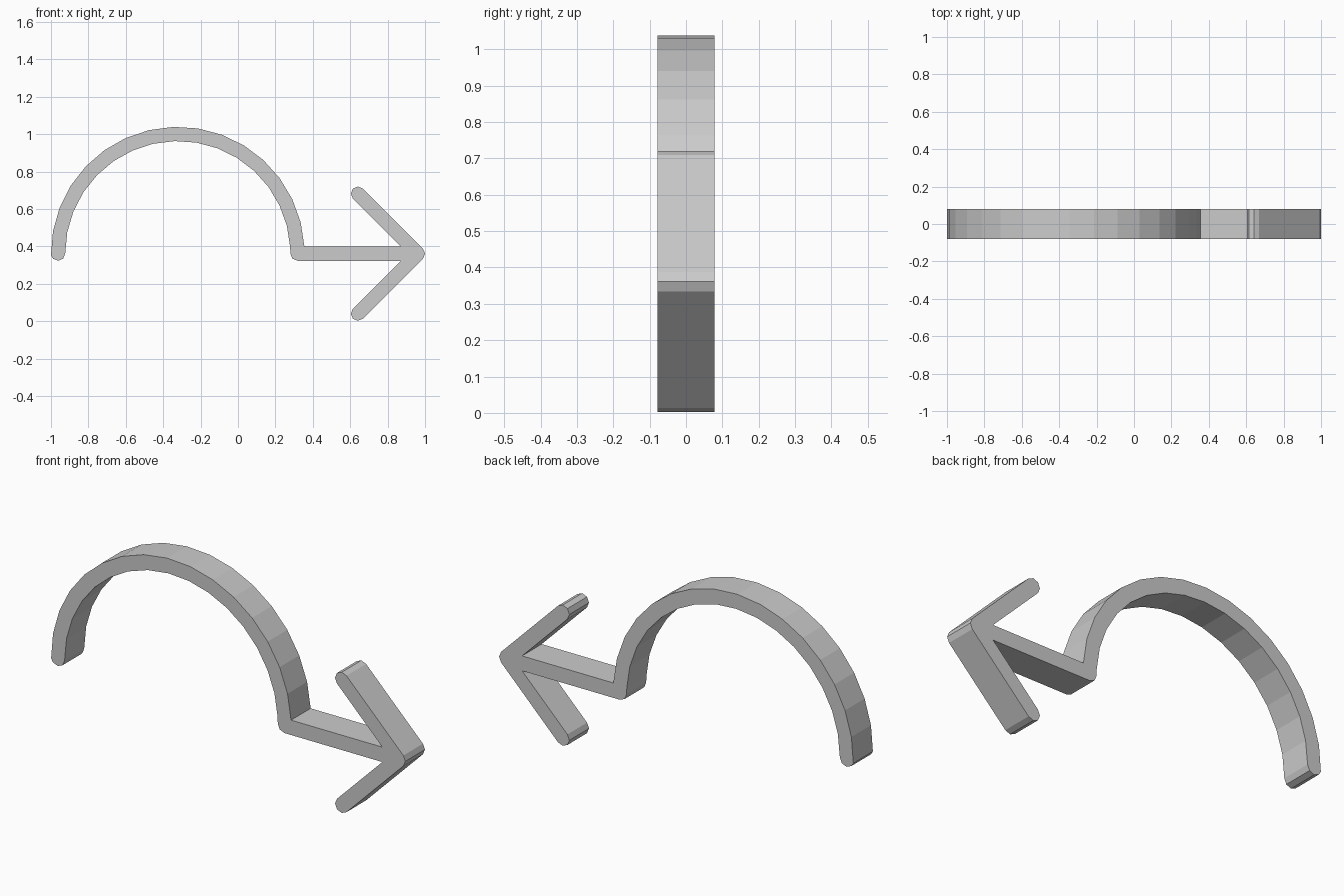
import bpy
import bmesh
from math import cos, sin, radians, sqrt

cube = bpy.data.objects.get("Cube")
if cube:
    bpy.data.objects.remove(cube, do_unlink=True)

R = 0.038            # half the stroke width
DEPTH = 0.158        # thickness along y
AXIS = 0.361         # height of the shaft's centre line
ARC_X, ARC_R = -0.322, 0.64
JOINT_X, TIP_X, ARM = 0.318, 0.962, 0.321
ARC_STEPS = 16


def round_points(x, z, start, end, radius=R, steps=4):
    """Points of an arc from start to end, in degrees."""
    return [(x + radius * cos(radians(start + (end - start) * i / steps)),
             z + radius * sin(radians(start + (end - start) * i / steps)))
            for i in range(steps + 1)]


# One continuous outline: arch, shaft and arrow head
top, bottom = AXIS + R, AXIS - R
notch_x = TIP_X - R - R * sqrt(2)
arm_x = TIP_X - ARM

outline = round_points(ARC_X, AXIS, 180.8, 3.2, ARC_R + R, ARC_STEPS)   # arch outside
outline += [(notch_x, top)]                                             # shaft top
outline += round_points(arm_x, AXIS + ARM, 225, 45)                     # upper arm end
outline += round_points(TIP_X, AXIS, 45, -45, steps=2)                  # tip
outline += round_points(arm_x, AXIS - ARM, -45, -225)                   # lower arm end
outline += [(notch_x, bottom)]                                          # shaft bottom
outline += round_points(JOINT_X, AXIS, 270, 180, steps=2)               # corner joint
outline += round_points(ARC_X, AXIS, 3.2, 180, ARC_R - R, ARC_STEPS)    # arch inside
outline += round_points(ARC_X - ARC_R, AXIS, 0, -180)[1:-1]             # arch end

# Extrude the outline through its thickness
bm = bmesh.new()
face = bm.faces.new([bm.verts.new((x, -DEPTH / 2, z)) for x, z in outline])
extruded = bmesh.ops.extrude_face_region(bm, geom=[face], use_keep_orig=True)
moved = [g for g in extruded["geom"] if isinstance(g, bmesh.types.BMVert)]
bmesh.ops.translate(bm, verts=moved, vec=(0, DEPTH, 0))
bmesh.ops.recalc_face_normals(bm, faces=bm.faces)
mesh = bpy.data.meshes.new("curved_arrow")
bm.to_mesh(mesh)
bm.free()

# Plain grey material
grey = bpy.data.materials.new("light_grey")
grey.use_nodes = True
colour = (0.6, 0.6, 0.6, 1)
grey.diffuse_color = colour
grey.node_tree.nodes["Principled BSDF"].inputs["Base Color"].default_value = colour
mesh.materials.append(grey)

arrow = bpy.data.objects.new("curved_arrow", mesh)
bpy.context.collection.objects.link(arrow)
